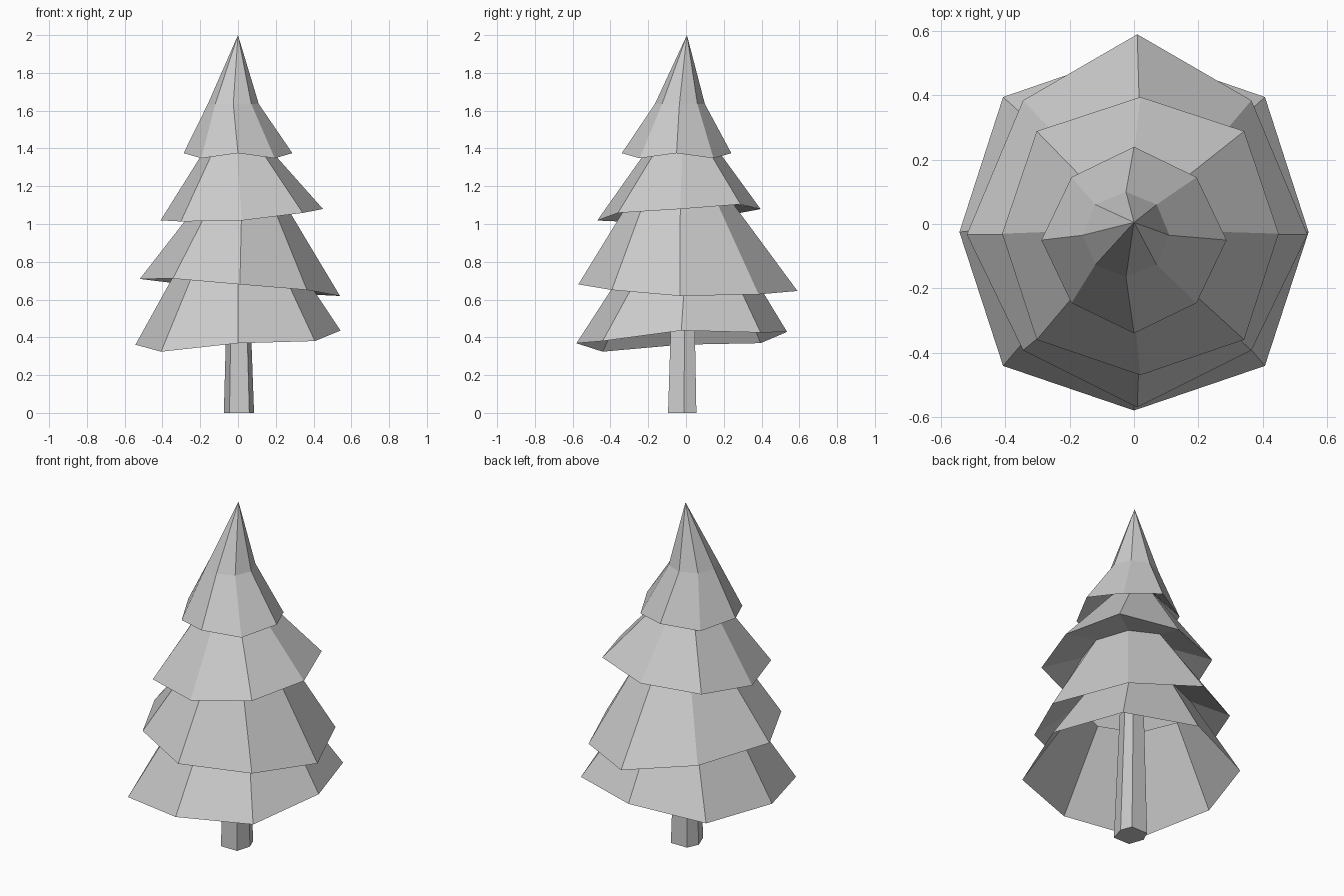
import bpy
import bmesh
from math import cos, sin, tau, sqrt

default_cube = bpy.data.objects.get("Cube")
if default_cube:
    bpy.data.objects.remove(default_cube, do_unlink=True)

grey = bpy.data.materials.new("plain_grey")
grey.use_nodes = True
colour = (0.6, 0.6, 0.6, 1)
grey.diffuse_color = colour
grey.node_tree.nodes["Principled BSDF"].inputs["Base Color"].default_value = colour


def ring(bm, z, cx, cy, width, front, back, corner=sqrt(0.5), tilt=(0, 0), drop=0.0):
    """Uneven eight-sided loop; corner scales the diagonal points, tilt slopes it."""
    verts = []
    for i in range(8):
        diagonal = i % 2
        scale = corner * sqrt(2) if diagonal else 1
        c, s = cos(tau * i / 8) * scale, sin(tau * i / 8) * scale
        x = cx + width * c
        y = cy + (back if s > 0 else front) * s
        height = z + tilt[0] * x + tilt[1] * y - drop * diagonal
        verts.append(bm.verts.new((x, y, height)))
    return verts


def bridge(bm, lower, upper):
    n = len(lower)
    for i in range(n):
        j = (i + 1) % n
        bm.faces.new((lower[i], lower[j], upper[j], upper[i]))


def finish(bm, name):
    mesh = bpy.data.meshes.new(name)
    bm.to_mesh(mesh)
    bm.free()
    mesh.materials.append(grey)
    obj = bpy.data.objects.new(name, mesh)
    bpy.context.collection.objects.link(obj)
    return obj


# Foliage: tilted skirt rims alternating with narrow necks, open underneath
bm = bmesh.new()
loops = [
    ring(bm, 0.4, 0, -0.025, 0.543, 0.555, 0.56, 0.75, (0.069, 0.054), 0.024),
    ring(bm, 0.8, 0, 0, 0.3, 0.3, 0.31),
    ring(bm, 0.664, 0.01, -0.033, 0.53, 0.537, 0.623, 0.67, (-0.085, -0.03), -0.006),
    ring(bm, 1.12, 0.02, -0.03, 0.22, 0.27, 0.27),
    ring(bm, 1.05, 0.02, -0.03, 0.43, 0.44, 0.425, 0.75, (0.07, 0.07), -0.01),
    ring(bm, 1.45, -0.01, -0.02, 0.13, 0.145, 0.145),
    ring(bm, 1.375, 0, -0.05, 0.288, 0.29, 0.29, 0.675, drop=0.027),
    ring(bm, 1.635, -0.025, -0.035, 0.135, 0.13, 0.135),
]
for lower, upper in zip(loops, loops[1:]):
    bridge(bm, lower, upper)

# Pointed top
tip = bm.verts.new((0, 0.005, 2))
top = loops[-1]
for i, v in enumerate(top):
    bm.faces.new((v, top[(i + 1) % len(top)], tip))
finish(bm, "foliage")

# Trunk: six-sided, tapering slightly and leaning left of the front
bm = bmesh.new()
outline = [(-0.045, -0.095), (0.06, -0.095), (0.085, -0.01),
           (0.06, 0.055), (-0.045, 0.055), (-0.075, -0.01)]
base = [bm.verts.new((x, y, 0)) for x, y in outline]
crown = [bm.verts.new((x * 0.7 - 0.002, y * 0.75, 0.75)) for x, y in outline]
bridge(bm, base, crown)
bm.faces.new(base[::-1])
bm.faces.new(crown)
finish(bm, "trunk")
